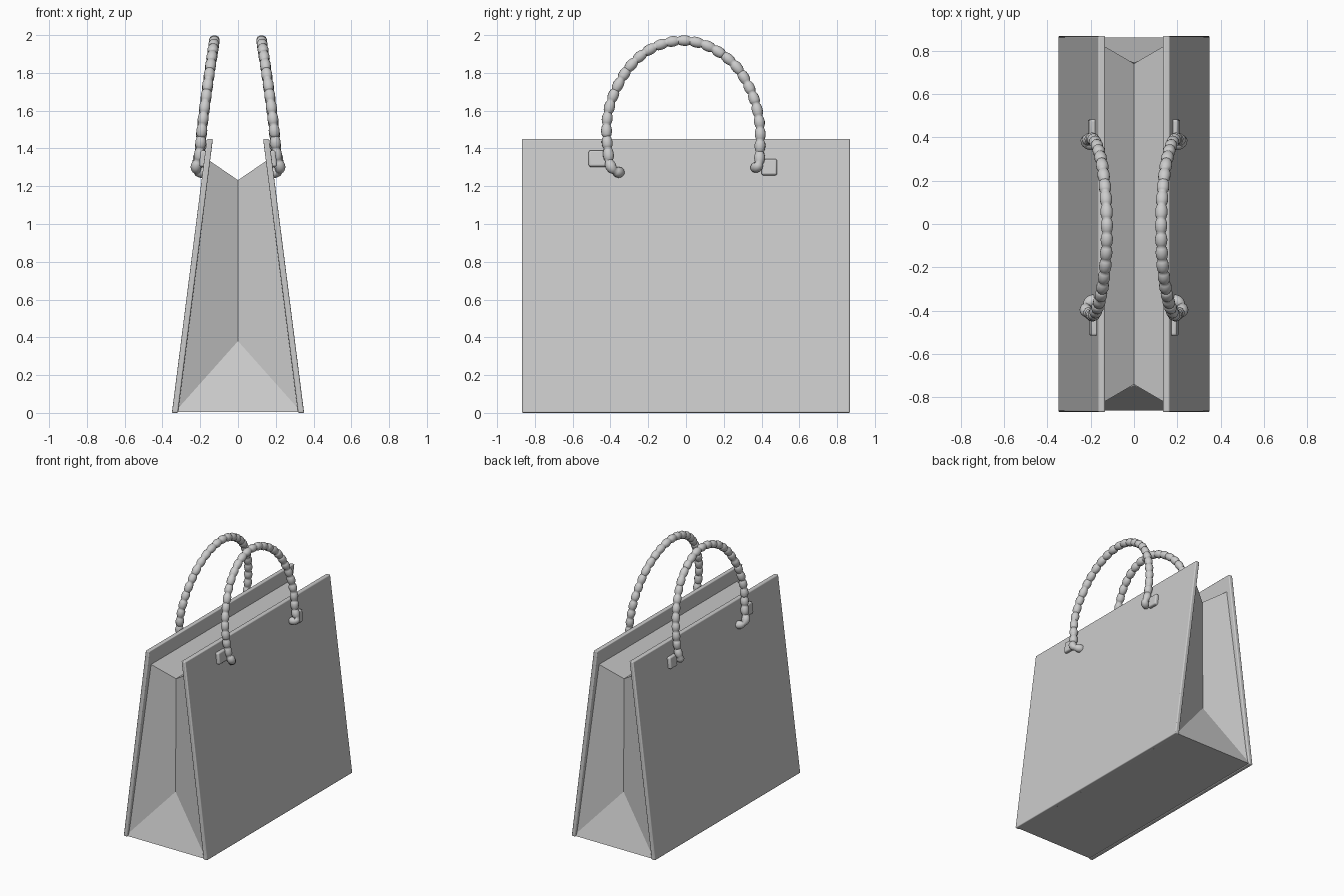
import bpy, bmesh, math
from mathutils import Vector

if "Cube" in bpy.data.objects:
    bpy.data.objects.remove(bpy.data.objects["Cube"])

LEAN = math.atan2(0.185, 1.45)          # inward slope of the large panels


def outer_x(z):
    return 0.35 - 0.185 * z / 1.45


def make_mesh(name, verts, faces, bevel=0.0):
    bm = bmesh.new()
    vs = [bm.verts.new(v) for v in verts]
    for f in faces:
        bm.faces.new([vs[i] for i in f])
    bmesh.ops.recalc_face_normals(bm, faces=bm.faces)
    me = bpy.data.meshes.new(name)
    bm.to_mesh(me)
    bm.free()
    ob = bpy.data.objects.new(name, me)
    bpy.context.collection.objects.link(ob)
    if bevel:
        m = ob.modifiers.new("Bevel", "BEVEL")
        m.width = bevel
        m.segments = 3
    return ob


BOX = [(0, 1, 2, 3), (4, 5, 6, 7), (0, 1, 5, 4), (1, 2, 6, 5), (2, 3, 7, 6), (3, 0, 4, 7)]


def rope_path(points, step):
    """Smooth path through the points, resampled at even spacing."""
    p = [Vector(q) for q in points]
    p = [2 * p[0] - p[1]] + p + [2 * p[-1] - p[-2]]
    fine = []
    for i in range(1, len(p) - 2):
        a, b, c, d = p[i - 1:i + 3]
        for k in range(40):
            t = k / 40
            fine.append(0.5 * (2 * b + (c - a) * t + (2 * a - 5 * b + 4 * c - d) * t * t
                               + (3 * b - a - 3 * c + d) * t ** 3))
    fine.append(p[-2])
    out, travelled = [fine[0]], 0.0
    for a, b in zip(fine, fine[1:]):
        travelled += (b - a).length
        if travelled >= step:
            out.append(b)
            travelled -= step
    return out


# Folded body: bottom, pleated ends and the sunken valley between the panels
body_verts, ends = [], []
for e in (-1, 1):
    ends.append(len(body_verts))
    body_verts += [(-0.335, e * 0.86, 0.004), (0.335, e * 0.86, 0.004),
                   (0.158, e * 0.832, 1.34), (-0.158, e * 0.832, 1.34),
                   (0, e * 0.745, 0.38), (0, e * 0.74, 1.232)]
body_faces = []
for o in ends:
    body_faces += [(o, o + 1, o + 4), (o, o + 4, o + 5, o + 3), (o + 1, o + 2, o + 5, o + 4)]
for a, b in ((0, 1), (1, 2), (2, 5), (5, 3), (3, 0)):
    body_faces.append((a, b, b + 6, a + 6))
make_mesh("folded_body", body_verts, body_faces)

# Rope path on one panel as (y, z), foot to foot, and its lean in x by height
ARCH = [(-0.41, 1.36), (-0.42, 1.53), (-0.385, 1.68), (-0.30, 1.83), (-0.18, 1.93),
        (-0.03, 1.971), (0.12, 1.94), (0.26, 1.84), (0.35, 1.69), (0.39, 1.53), (0.39, 1.37)]


def rope_x(z):
    return 0.205 - 0.08 * max(0, (z - 1.36) / 0.61) ** 1.2


BEAD, SUB = 0.064, 8
for side, s in (("left", -1), ("right", 1)):
    # Large sloping panel
    section = [(0.35, 0), (0.165, 1.45), (0.133, 1.45), (0.318, 0)]
    make_mesh(side + "_panel",
              [(s * x, y, z) for y in (-0.868, 0.868) for x, z in section], BOX, 0.007)

    # Corded handle, its ends curling into the panel
    pts = [(0.165, -0.345, 1.275), (0.205, -0.362, 1.275), (0.222, -0.395, 1.30)]
    pts += [(rope_x(z), y, z) for y, z in ARCH]
    pts += [(0.222, 0.385, 1.315), (0.205, 0.37, 1.30), (0.165, 0.36, 1.30)]
    path = rope_path([(s * x, y, z) for x, y, z in pts], BEAD / SUB)
    cu = bpy.data.curves.new(side + "_rope_handle", "CURVE")
    cu.dimensions = "3D"
    cu.bevel_depth = 1.0
    cu.bevel_resolution = 4
    cu.use_fill_caps = True
    sp = cu.splines.new("POLY")
    sp.points.add(len(path) - 1)
    for i, (pt, q) in enumerate(zip(sp.points, path)):
        pt.co = (*q, 1)
        pt.radius = 0.020 + 0.009 * abs(math.sin(math.pi * i / SUB)) ** 0.7
    rope = bpy.data.objects.new(side + "_rope_handle", cu)
    bpy.context.collection.objects.link(rope)
    bpy.ops.object.select_all(action="DESELECT")
    rope.select_set(True)
    bpy.context.view_layer.objects.active = rope
    bpy.ops.object.convert(target="MESH")
    bpy.ops.object.shade_smooth_by_angle(angle=math.radians(60))

    # Small anchor tabs beside the rope ends
    for end, y0, y1, zc in (("front", -0.515, -0.42, 1.345), ("back", 0.40, 0.482, 1.30)):
        corners = [(x, y, z) for x in (-0.02, 0.024)
                   for y, z in ((y0, -0.043), (y1, -0.043), (y1, 0.043), (y0, 0.043))]
        tab = make_mesh(f"{side}_{end}_tab", [(s * x, y, z) for x, y, z in corners], BOX, 0.01)
        tab.location = (s * outer_x(zc), 0, zc)
        tab.rotation_euler = (0, -s * LEAN, 0)

# Soft edges, crisp folds
for ob in bpy.context.scene.objects:
    if ob.name.endswith(("panel", "tab")):
        bpy.ops.object.select_all(action="DESELECT")
        ob.select_set(True)
        bpy.context.view_layer.objects.active = ob
        bpy.ops.object.shade_smooth_by_angle(angle=math.radians(35))
